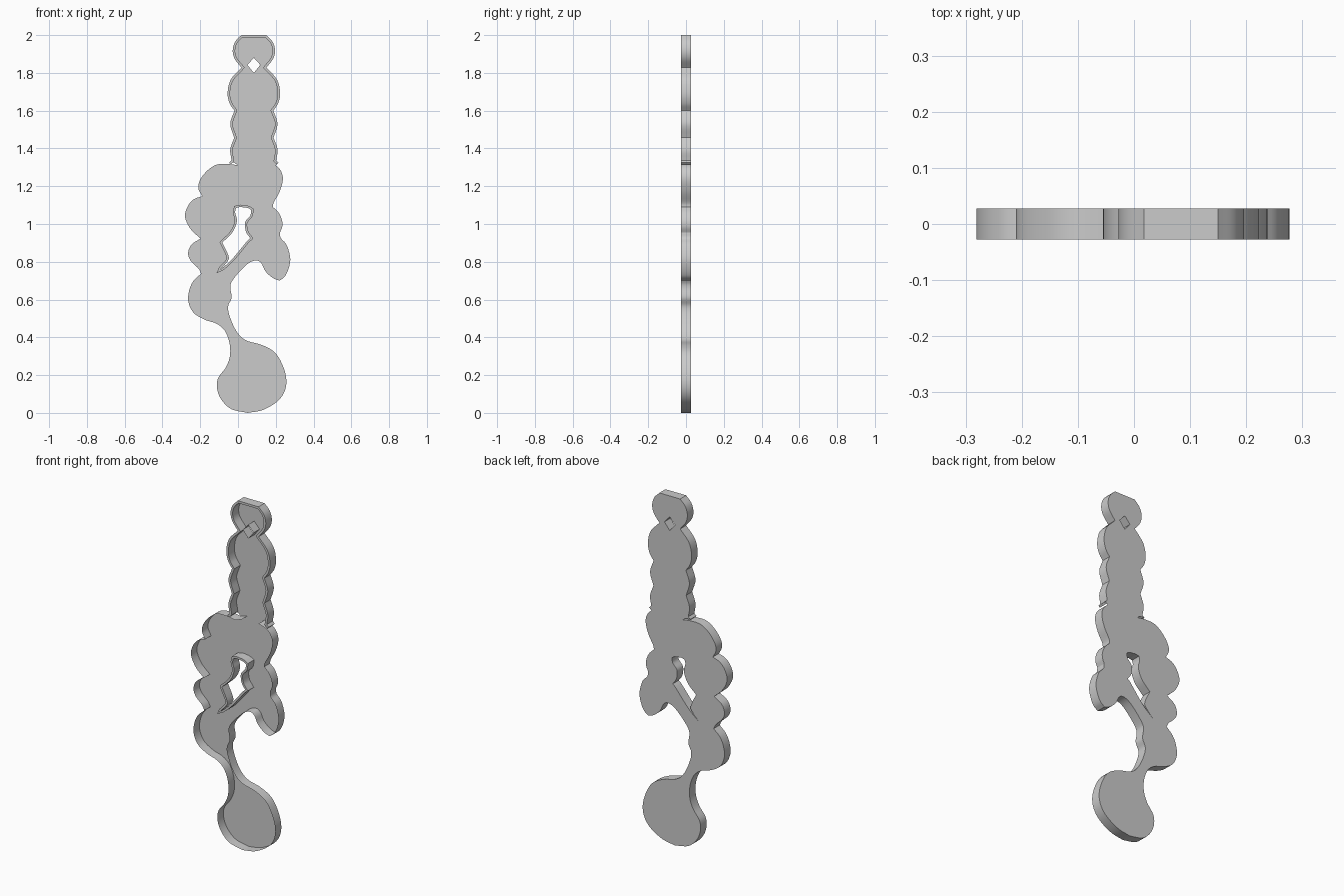
import bpy
from mathutils import Vector
from mathutils.geometry import tessellate_polygon

FRONT, BACK, RIM, AXIS = -0.0275, 0.0275, 0.013, 0.084


def spline(arcs, n=5):
    """Catmull-Rom through each arc; the joints between arcs stay sharp."""
    out = []
    for arc in arcs:
        p = [Vector(a) for a in arc]
        ext = [2 * p[0] - p[1]] + p + [2 * p[-1] - p[-2]]
        for i in range(1, len(p)):
            a, b, c, d = ext[i - 1:i + 3]
            for k in range(n):
                t = k / n
                out.append(0.5 * (2 * b + (c - a) * t + (2 * a - 5 * b + 4 * c - d) * t * t
                                  + (3 * b - a - 3 * c + d) * t ** 3))
        out.append(p[-1])
    res = [out[0]]
    for q in out[1:]:
        if (q - res[-1]).length > 1e-5:
            res.append(q)
    return res


def offset(pts, w, closed=False):
    """Shift a path to its right-hand side by w."""
    res, m = [], len(pts)
    for i, p in enumerate(pts):
        a = pts[i - 1] if (i > 0 or closed) else p
        b = pts[(i + 1) % m] if (i < m - 1 or closed) else p
        ns = [Vector((d.y, -d.x)).normalized() for d in (p - a, b - p) if d.length > 1e-6]
        nrm = sum(ns, Vector((0, 0))).normalized()
        res.append(p + nrm * w / max(0.6, nrm.dot(ns[0])))
    return res


def make(name, verts, faces):
    me = bpy.data.meshes.new(name)
    me.from_pydata(verts, [], faces)
    ob = bpy.data.objects.new(name, me)
    bpy.context.collection.objects.link(ob)
    bpy.ops.object.select_all(action='DESELECT')
    ob.select_set(True)
    bpy.context.view_layer.objects.active = ob
    bpy.ops.object.shade_smooth_by_angle(angle=0.5)
    return ob


def strips(name, rows, closed=False):
    """Bridge neighbouring rows of (path, y) with quads."""
    m = len(rows[0][0])
    verts = [(p.x, y, p.y) for path, y in rows for p in path]
    faces = []
    for r in range(len(rows) - 1):
        for i in range(m if closed else m - 1):
            j = (i + 1) % m
            faces.append((r * m + i, r * m + j, (r + 1) * m + j, (r + 1) * m + i))
    if len(rows) == 4 and not closed:
        faces += [tuple(r * m + e for r in range(4)) for e in (0, m - 1)]
    return make(name, verts, faces)


# Scalloped upper stem: left half, mirrored about its own axis
half = spline([
    [(-0.047, 1.325), (-0.034, 1.337)],
    [(-0.034, 1.337), (-0.041, 1.395), (-0.02, 1.457)],
    [(-0.02, 1.457), (-0.041, 1.53), (-0.019, 1.6)],
    [(-0.019, 1.6), (-0.045, 1.64), (-0.055, 1.695), (-0.038, 1.765), (0.018, 1.828)],
    [(0.018, 1.828), (-0.018, 1.875), (-0.028, 1.92), (-0.015, 1.965), (0.018, 2.0)]])
stem = half + [Vector((2 * AXIS - p.x, p.y)) for p in reversed(half)]

# Lower body, right side from the stem down to the foot
right = [
    [(0.15, 1.328), (0.2, 1.31), (0.23, 1.275), (0.237, 1.23), (0.22, 1.17), (0.19, 1.115),
     (0.185, 1.09)],
    [(0.185, 1.09), (0.215, 1.06), (0.233, 1.02), (0.234, 0.985), (0.222, 0.955)],
    [(0.222, 0.955), (0.227, 0.925), (0.257, 0.89), (0.276, 0.825), (0.271, 0.775),
     (0.25, 0.725), (0.22, 0.7)],
    [(0.22, 0.7), (0.183, 0.715), (0.145, 0.75), (0.125, 0.79), (0.1, 0.807), (0.06, 0.795),
     (0.015, 0.755), (-0.03, 0.7), (-0.041, 0.665), (-0.034, 0.61), (-0.052, 0.565),
     (-0.045, 0.515), (-0.01, 0.435), (0.04, 0.385), (0.125, 0.36), (0.195, 0.32),
     (0.237, 0.25), (0.256, 0.175), (0.245, 0.11), (0.205, 0.058), (0.13, 0.015), (0.05, 0.0)]]
# Lower body, left side from the foot back up
left = [
    [(0.05, 0.0), (-0.035, 0.02), (-0.088, 0.07), (-0.111, 0.13), (-0.105, 0.185),
     (-0.065, 0.24), (-0.043, 0.3), (-0.045, 0.37), (-0.07, 0.435), (-0.115, 0.473),
     (-0.175, 0.493), (-0.235, 0.53), (-0.263, 0.59), (-0.258, 0.65), (-0.235, 0.7),
     (-0.195, 0.737)],
    [(-0.195, 0.737), (-0.21, 0.765), (-0.25, 0.805), (-0.264, 0.845), (-0.247, 0.89),
     (-0.198, 0.923)],
    [(-0.198, 0.923), (-0.25, 0.972), (-0.28, 1.035), (-0.268, 1.09), (-0.235, 1.13),
     (-0.19, 1.147)],
    [(-0.19, 1.147), (-0.21, 1.19), (-0.2, 1.235), (-0.16, 1.285), (-0.11, 1.315),
     (-0.045, 1.317), (0.0, 1.31)],
    [(0.0, 1.31), (0.04, 1.322)]]
body = spline(right + left)

# Irregular window and diamond hole
window = spline([
    [(-0.01, 1.085), (0.012, 1.09)],
    [(0.012, 1.09), (0.05, 1.085), (0.07, 1.075)],
    [(0.07, 1.075), (0.065, 1.045), (0.038, 1.01), (0.042, 0.96), (0.065, 0.925)],
    [(0.065, 0.925), (0.05, 0.912)],
    [(0.05, 0.912), (-0.035, 0.81), (-0.1, 0.753)],
    [(-0.1, 0.753), (-0.057, 0.8), (-0.05, 0.83), (-0.083, 0.902)],
    [(-0.083, 0.902), (-0.03, 0.955), (-0.006, 1.015), (-0.015, 1.06), (-0.01, 1.085)]])[:-1]
diamond = [Vector(p) for p in ((AXIS, 1.88), (AXIS + 0.034, 1.842), (AXIS, 1.8), (AXIS - 0.034, 1.842))]

# Back plate: stem and body merged into one outline, with both holes
lower = [p for i, p in enumerate(body) if 5 <= i and not (p.y > 1.3 and p.x > 0.005 and i > 50)]
outline = stem + lower + [Vector((-0.02, 1.325))]
loops = [outline, window, diamond]
flat = [p for lp in loops for p in lp]
tris = tessellate_polygon([[Vector((p.x, p.y, 0)) for p in lp] for lp in loops])
make("back_plate", [(p.x, BACK, p.y) for p in flat], [tuple(t) for t in tris])

# Raised walls
strips("body_wall", [(body, BACK), (body, FRONT)])
stem_in = offset(stem, RIM)
strips("stem_rim", [(stem, BACK), (stem, FRONT), (stem_in, FRONT), (stem_in, BACK)])
window_out = offset(window, -0.012, True)
strips("window_rim", [(window, BACK), (window, FRONT), (window_out, FRONT), (window_out, BACK)], True)
strips("diamond_wall", [(diamond, BACK), (diamond, FRONT)], True)
